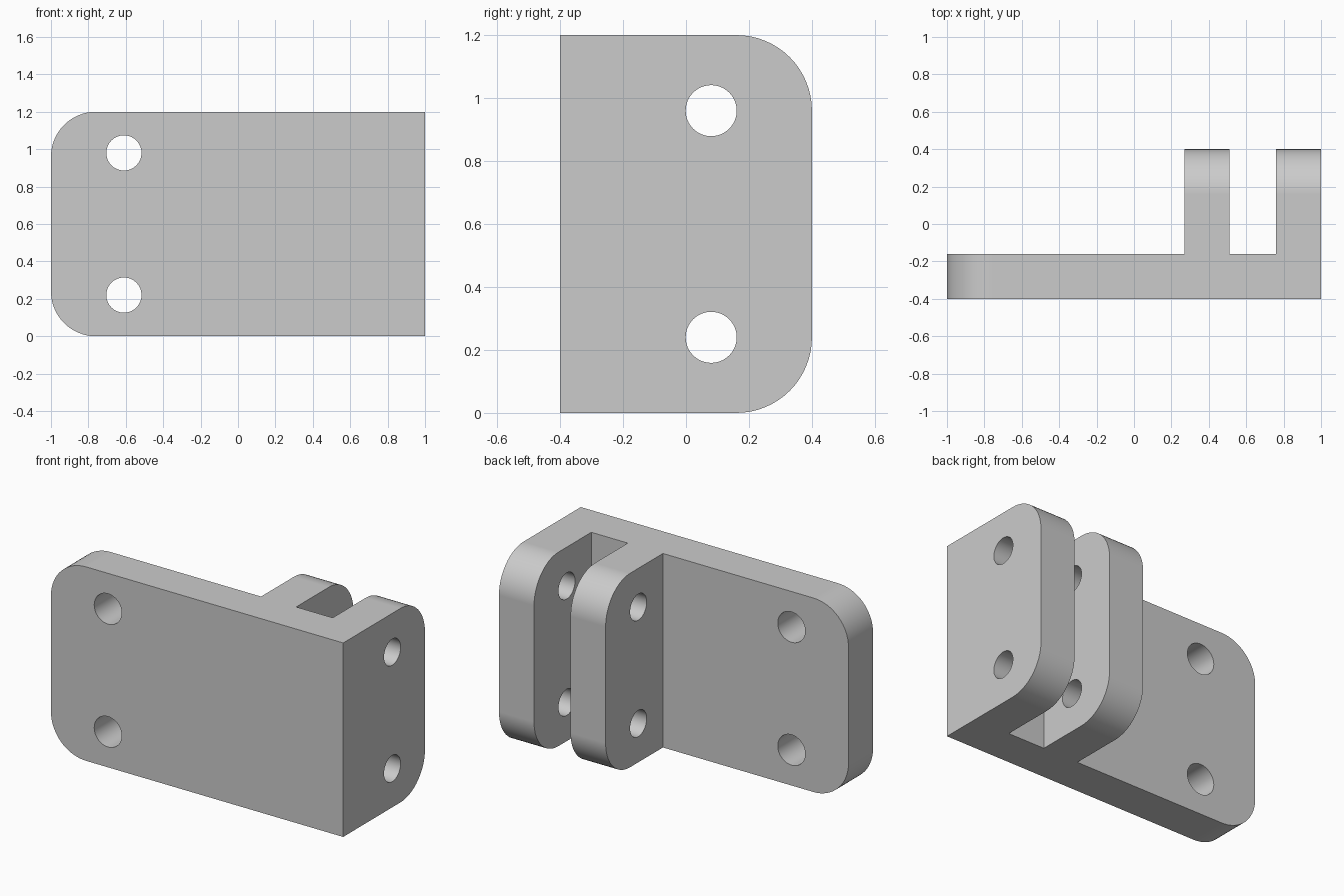
import bpy, bmesh, math
from mathutils import Matrix

cube = bpy.data.objects.get("Cube")
if cube:
    bpy.data.objects.remove(cube, do_unlink=True)

HEIGHT = 1.2
CORNER = 0.24
FRONT, PLATE_BACK, LUG_BACK = -0.4, -0.16, 0.4

grey = bpy.data.materials.new("plain_grey")
grey.use_nodes = True
colour = (0.6, 0.6, 0.6, 1)
grey.diffuse_color = colour
grey.node_tree.nodes["Principled BSDF"].inputs["Base Color"].default_value = colour


def make_object(name, bm):
    bmesh.ops.recalc_face_normals(bm, faces=bm.faces)
    mesh = bpy.data.meshes.new(name)
    bm.to_mesh(mesh)
    bm.free()
    mesh.materials.append(grey)
    obj = bpy.data.objects.new(name, mesh)
    bpy.context.collection.objects.link(obj)
    return obj


def drill(target, name, radius, length, location, axis):
    """Cut a round hole through the target along the given axis."""
    bm = bmesh.new()
    turn = Matrix.Rotation(math.pi / 2, 4, "Y" if axis == "X" else "X")
    bmesh.ops.create_cone(bm, cap_ends=True, segments=64, radius1=radius,
                          radius2=radius, depth=length,
                          matrix=Matrix.Translation(location) @ turn)
    cutter = make_object(name, bm)
    cutter.hide_render = True
    mod = target.modifiers.new(name, "BOOLEAN")
    mod.operation, mod.solver, mod.object = "DIFFERENCE", "EXACT", cutter
    bpy.context.view_layer.objects.active = target
    bpy.ops.object.modifier_apply(modifier=name)
    bpy.data.objects.remove(cutter, do_unlink=True)


# Bracket body: plan outline of the plate and its two lugs, extruded upward
outline = [(-1, FRONT), (1, FRONT), (1, LUG_BACK), (0.76, LUG_BACK),
           (0.76, PLATE_BACK), (0.51, PLATE_BACK), (0.51, LUG_BACK),
           (0.27, LUG_BACK), (0.27, PLATE_BACK), (-1, PLATE_BACK)]
bm = bmesh.new()
base = bm.faces.new([bm.verts.new((x, y, 0)) for x, y in outline])
grown = bmesh.ops.extrude_face_region(bm, geom=[base])["geom"]
bmesh.ops.translate(bm, vec=(0, 0, HEIGHT),
                    verts=[v for v in grown if isinstance(v, bmesh.types.BMVert)])
bmesh.ops.recalc_face_normals(bm, faces=bm.faces)


# Rounded corners: horizontal edges on the plate end and the lug ends
def is_corner(edge):
    a, b = (v.co for v in edge.verts)
    if abs(a.z - b.z) > 0.01:
        return False
    on_plate_end = max(a.x, b.x) < -0.99
    on_lug_end = min(a.y, b.y) > LUG_BACK - 0.01
    return on_plate_end or on_lug_end


bmesh.ops.bevel(bm, geom=[e for e in bm.edges if is_corner(e)], offset=CORNER,
                offset_type="OFFSET", segments=16, profile=0.5, affect="EDGES")
bracket = make_object("hinge_bracket", bm)

# Mounting holes in the plate and pin holes through both lugs
for side in (-1, 1):
    mid = HEIGHT / 2
    drill(bracket, "plate_hole", 0.094, 0.6, (-0.61, -0.28, mid + side * 0.38), "Y")
    drill(bracket, "lug_hole", 0.081, 1.2, (0.64, 0.08, mid + side * 0.36), "X")

# Smooth the round surfaces, keep flat faces flat
bpy.ops.object.select_all(action="DESELECT")
bracket.select_set(True)
bpy.context.view_layer.objects.active = bracket
bpy.ops.object.shade_smooth_by_angle(angle=math.radians(30))
weighted = bracket.modifiers.new("flat_faces", "WEIGHTED_NORMAL")
weighted.keep_sharp = True
